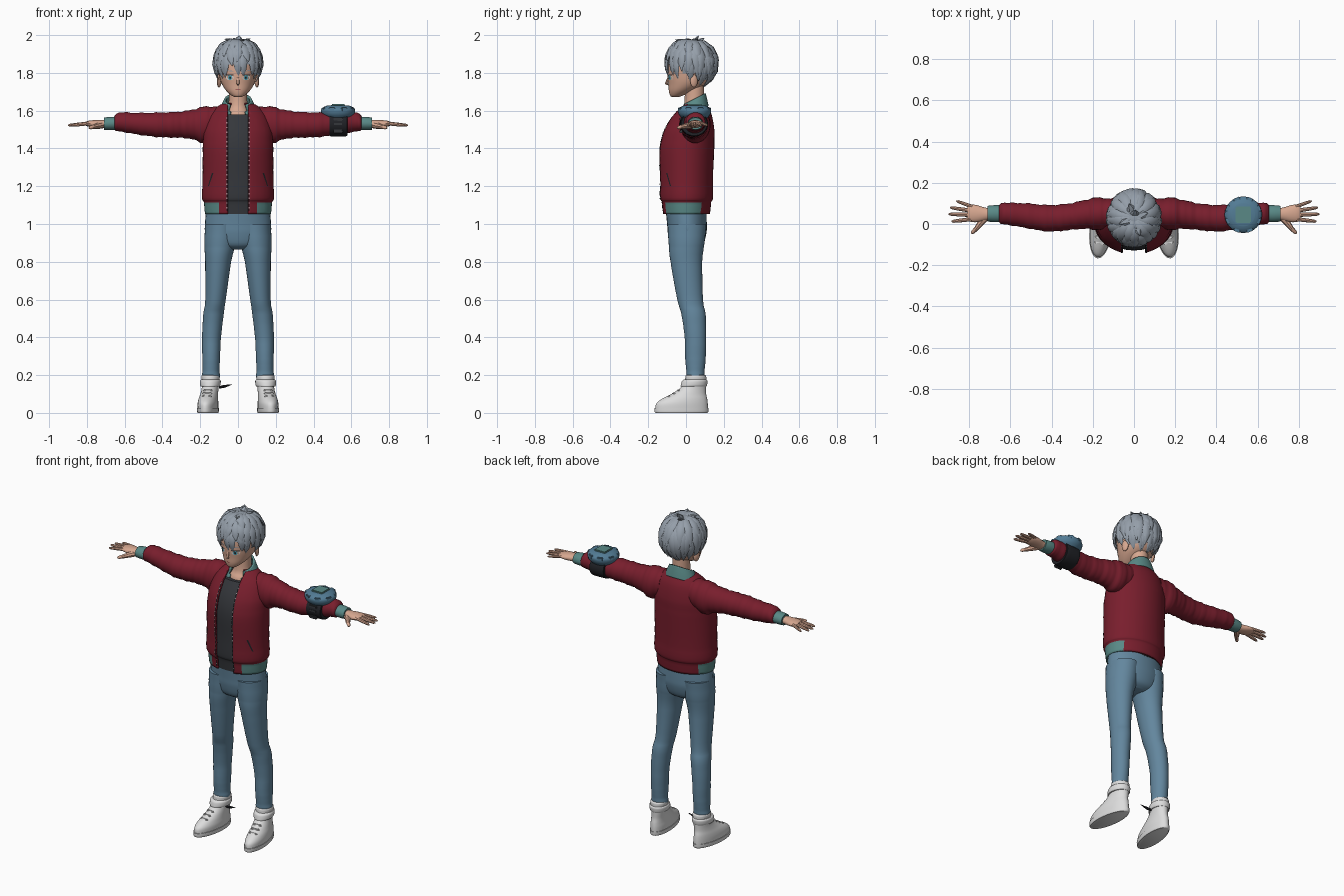
import bpy, bmesh, math, random
from mathutils import Vector, Matrix
from mathutils.bvhtree import BVHTree

random.seed(4)
if "Cube" in bpy.data.objects:
    bpy.data.objects.remove(bpy.data.objects["Cube"])


def material(name, *rgb):
    m = bpy.data.materials.new(name)
    m.use_nodes = True
    m.diffuse_color = (*rgb, 1)
    bsdf = m.node_tree.nodes["Principled BSDF"]
    bsdf.inputs["Base Color"].default_value = (*rgb, 1)
    bsdf.inputs["Roughness"].default_value = 0.8
    return m


RED = material("jacket red", .19, .013, .026)
TEAL = material("trim teal", .10, .25, .24)
JEANS = material("denim blue", .125, .24, .34)
HAIR = material("hair grey", .30, .345, .40)
SKIN = material("skin", .68, .39, .28)
WHITE = material("shoe white", .72, .72, .72)
SHIRT = material("shirt charcoal", .035, .038, .044)
BLUE = material("device blue", .085, .20, .30)
IRIS = material("iris blue", .08, .38, .48)
DARK = material("dark detail", .015, .016, .02)


def finish(bm, name, *mats, angle=40, normals=True):
    if normals:
        bmesh.ops.recalc_face_normals(bm, faces=bm.faces)
    me = bpy.data.meshes.new(name)
    bm.to_mesh(me)
    bm.free()
    for m in mats:
        me.materials.append(m)
    me.shade_smooth()
    me.set_sharp_from_angle(angle=math.radians(angle))
    ob = bpy.data.objects.new(name, me)
    bpy.context.collection.objects.link(ob)
    return ob


def resample(rows, k):
    """Catmull-Rom interpolation of profile rows."""
    out = []
    for i in range(len(rows) - 1):
        a, b, c, d = (rows[min(max(j, 0), len(rows) - 1)] for j in range(i - 1, i + 3))
        for s in range(k):
            t = s / k
            out.append([(2 * q + (r - p) * t + (2 * p - 5 * q + 4 * r - w) * t * t
                         + (3 * q - p - 3 * r + w) * t ** 3) / 2 for p, q, r, w in zip(a, b, c, d)])
    return out + [list(rows[-1])]


def skin_rings(bm, rings, cap=True):
    vr = [[bm.verts.new(p) for p in ring] for ring in rings]
    n = len(rings[0])
    for a, b in zip(vr, vr[1:]):
        for j in range(n):
            bm.faces.new((a[j], a[(j + 1) % n], b[(j + 1) % n], b[j]))
    if cap:
        bm.faces.new(vr[0])
        bm.faces.new(vr[-1])
    return bm


def loft_bm(rows, axis="z", sx=1, n=32, k=4, cap=True, ripple=0):
    """Rows are (position, centre u, centre v, radius u, radius v)."""
    rings = []
    for t, cu, cv, ru, rv in resample(rows, k):
        f = 1 + ripple * math.sin(t * 120) * math.cos(t * 43)
        ring = []
        for j in range(n):
            a = 2 * math.pi * j / n
            u, v = cu + ru * f * math.cos(a), cv + rv * f * math.sin(a)
            ring.append((sx * u, v, t) if axis == "z" else (sx * t, u, v))
        rings.append(ring)
    return skin_rings(bmesh.new(), rings, cap)


def loft(name, mat, rows, **kw):
    return finish(loft_bm(rows, **kw), name, mat)


def tube(bm, pts, radii, normal, flat=1.0, n=8):
    """Tapered tube with flattened section along a path."""
    rings = []
    for i, p in enumerate(pts):
        t = (pts[min(i + 1, len(pts) - 1)] - pts[max(i - 1, 0)]).normalized()
        side = t.cross(normal).normalized()
        up = side.cross(t)
        rings.append([p + radii[i] * (side * math.cos(2 * math.pi * j / n)
                      + up * flat * math.sin(2 * math.pi * j / n)) for j in range(n)])
    skin_rings(bm, rings)


def surface(ob):
    return BVHTree.FromPolygons([v.co for v in ob.data.vertices], [p.vertices[:] for p in ob.data.polygons])


def decal(name, mat, tree, polys, direction, lift):
    """Thin painted shapes projected onto a surface."""
    d, bm = Vector(direction), bmesh.new()
    for poly in polys:
        hits = [tree.ray_cast(Vector(p) - d, d)[0] for p in poly]
        if all(hits):
            bm.faces.new([bm.verts.new(h - d * lift) for h in hits])
    for f in bm.faces:
        f.normal_update()
        if f.normal.dot(d) > 0:
            f.normal_flip()
    return finish(bm, name, mat, normals=False)


def oval(cx, cz, rx, rz, tilt=0):
    return [(cx + rx * math.cos(i * math.pi / 8), 0, cz + rz * math.sin(i * math.pi / 8)
             + tilt * rx * math.cos(i * math.pi / 8)) for i in range(16)]


def box(name, mat, centre, size, bevel=.004, rot=0):
    bm = bmesh.new()
    bmesh.ops.create_cube(bm, size=1, matrix=Matrix.Translation(centre) @ Matrix.Rotation(rot, 4, "Z")
                          @ Matrix.Diagonal((*size, 1)))
    bmesh.ops.bevel(bm, geom=bm.edges[:], offset=bevel, segments=2, affect="EDGES")
    return finish(bm, name, mat)


# Jacket body with open front and two-tone hem
body = [(1.052, 0, 0, .175, .127), (1.115, 0, 0, .181, .134), (1.14, 0, 0, .191, .143),
        (1.25, 0, 0, .187, .143), (1.4, 0, .002, .186, .147), (1.5, 0, .015, .18, .135),
        (1.58, 0, .032, .15, .103), (1.625, 0, .042, .105, .07), (1.64, 0, .045, .07, .05)]
bm = loft_bm(body, n=48, cap=False, ripple=.006)
for x in (-.14, -.1, -.055, .055, .1, .14):
    bmesh.ops.bisect_plane(bm, geom=bm.verts[:] + bm.edges[:] + bm.faces[:], plane_co=(x, 0, 0), plane_no=(1, 0, 0))
bmesh.ops.delete(bm, context="FACES", geom=[f for f in bm.faces
                 if abs(f.calc_center_median().x) < .055 and f.calc_center_median().y < 0])
for f in bm.faces:
    c = f.calc_center_median()
    f.material_index = int(c.z < 1.115 and abs(c.x) > (.1 if c.y < 0 else .14))
jacket = finish(bm, "jacket_body", RED, TEAL)
tree = surface(jacket)
solid = jacket.modifiers.new("thickness", "SOLIDIFY")
solid.thickness = .01

# Zip tapes, zip teeth and pockets
for s, side in ((1, "left"), (-1, "right")):
    zs = [1.07 + i * .0125 for i in range(41)]
    decal(f"zip_tape_{side}", DARK, tree, [[(s * x, 0, z) for x, z in ((.056, a), (.062, a), (.062, b), (.056, b))]
          for a, b in zip(zs, zs[1:])], (0, 1, 0), .002)
    decal(f"zip_teeth_{side}", WHITE, tree, [[(s * x, 0, z) for x, z in ((.056, a), (.06, a), (.06, a + .007), (.056, a + .007))]
          for a in zs[1:-1:2]], (0, 1, 0), .004)
    decal(f"pocket_{side}", DARK, tree, [[(0, -.105, 1.27), (0, -.099, 1.27), (0, -.079, 1.2), (0, -.085, 1.2)]],
          (-s, 0, 0), .003)

# Shirt, neck and collar
loft("shirt", SHIRT, [(z, x, y, a - .015, b - .018) for z, x, y, a, b in body[:7]])
loft("neck", SKIN, [(1.54, 0, .02, .075, .06), (1.59, 0, .03, .062, .06), (1.63, 0, .042, .05, .052),
                    (1.74, 0, .045, .048, .05)])
bm = loft_bm([(1.585, 0, .035, .105, .085), (1.62, 0, .037, .092, .076), (1.66, 0, .04, .072, .064)], n=40, cap=False)
bmesh.ops.delete(bm, context="FACES", geom=[f for f in bm.faces
                 if abs(f.calc_center_median().x) < .045 and f.calc_center_median().y < .03])
for v in bm.verts:
    v.co.z += (v.co.y - .04) * .5
collar = finish(bm, "collar", TEAL)
collar.modifiers.new("thickness", "SOLIDIFY").thickness = .012

# Arms and legs, both sides
hips = loft("jeans_hips", JEANS, [(.865, 0, .005, .06, .05), (.89, 0, .005, .135, .085), (.95, 0, .006, .172, .102),
                                  (1.0, 0, .005, .175, .105), (1.08, 0, 0, .168, .108)])
for s, side in ((1, "left"), (-1, "right")):
    loft(f"sleeve_{side}", RED, [(.1, .05, 1.54, .07, .08), (.18, .05, 1.525, .078, .096), (.25, .045, 1.527, .068, .076),
         (.33, .033, 1.525, .064, .068), (.42, .028, 1.525, .064, .065), (.52, .04, 1.53, .06, .058),
         (.62, .05, 1.54, .053, .051), (.645, .05, 1.537, .052, .046), (.655, .05, 1.535, .038, .034)],
         axis="x", sx=s, k=7, ripple=.045)
    loft(f"cuff_{side}", TEAL, [(.645, .05, 1.533, .041, .035), (.68, .05, 1.532, .041, .035),
                                (.71, .05, 1.531, .038, .032)], axis="x", sx=s, n=24)
    loft(f"palm_{side}", SKIN, [(.69, .05, 1.53, .027, .022), (.72, .048, 1.529, .031, .022), (.76, .05, 1.53, .041, .02),
         (.79, .052, 1.531, .042, .016), (.808, .052, 1.531, .034, .01)], axis="x", sx=s, n=20)
    bm = bmesh.new()
    for y0, y1, x1, r in ((.084, .112, .862, .0085), (.064, .08, .893, .0095), (.044, .048, .9, .01), (.024, .012, .885, .0098)):
        a, b = Vector((s * .785, y0, 1.533)), Vector((s * x1, y1, 1.522))
        tube(bm, [a.lerp(b, t) for t in (0, .3, .6, .9, 1)], [r * 1.1, r, r * .95, r * .75, r * .3], Vector((0, 0, 1)))
    tube(bm, [Vector((s * x, y, z)) for x, y, z in ((.71, .04, 1.525), (.74, .01, 1.52), (.762, -.02, 1.515),
         (.782, -.04, 1.51), (.788, -.046, 1.508))], [.017, .017, .012, .009, .004], Vector((0, 0, 1)))
    finish(bm, f"fingers_{side}", SKIN)

    loft(f"jeans_leg_{side}", JEANS, [(1.0, .088, .005, .086, .103), (.9, .095, .003, .083, .095), (.8, .105, .002, .069, .084),
         (.6, .119, .022, .054, .068), (.52, .13, .04, .054, .064), (.4, .14, .05, .05, .057), (.3, .142, .05, .047, .055),
         (.23, .143, .05, .045, .049), (.2, .143, .05, .047, .047), (.18, .143, .05, .044, .043)], sx=s, k=6, ripple=.008)

    # Shoes: sole, upper, ankle strap and laces, toes turned out
    parts = [loft(f"shoe_sole_{side}", WHITE, [(0, .15, -.025, .052, .138), (.006, .15, -.025, .055, .143),
                  (.025, .15, -.025, .056, .144)], sx=s),
             loft(f"shoe_upper_{side}", WHITE, [(.02, .15, -.024, .052, .14), (.05, .15, -.022, .053, .137),
                  (.075, .15, -.008, .05, .12), (.1, .148, .014, .046, .093), (.13, .146, .037, .044, .07),
                  (.165, .145, .05, .046, .058), (.195, .145, .052, .048, .055), (.2, .145, .052, .04, .047)], sx=s),
             loft(f"ankle_strap_{side}", WHITE, [(.14, .146, .04, .05, .069), (.148, .146, .042, .054, .07),
                  (.168, .146, .046, .055, .068), (.176, .146, .048, .05, .06)], sx=s)]
    for i in range(3):
        parts.append(box(f"lace_{side}_{i}", WHITE, (s * .149, -.092 + i * .026, .087 + i * .015), (.05, .013, .012)))
    pivot = Matrix.Translation((s * .145, .05, 0))
    for p in parts:
        p.data.transform(pivot @ Matrix.Rotation(s * math.radians(7), 4, "Z") @ pivot.inverted())
bm = bmesh.new()
tube(bm, [Vector((-.1, .03, .135)), Vector((-.075, .025, .14)), Vector((-.032, .02, .15))], [.006, .008, .001], Vector((0, 0, 1)))
finish(bm, "loose_strap_tip", DARK)

# Forearm device
loft("device_band", DARK, [(.485, .04, 1.53, .066, .06), (.492, .04, 1.53, .073, .066), (.57, .043, 1.53, .073, .066),
                           (.578, .043, 1.53, .064, .058)], axis="x")
loft("device_case", BLUE, [(1.56, .53, .045, .066, .066), (1.58, .53, .045, .086, .083), (1.605, .53, .045, .09, .088),
                           (1.62, .53, .045, .075, .073), (1.628, .53, .045, .055, .055)])
box("device_screen", TEAL, (.53, .045, 1.626), (.075, .08, .018))
for i in range(8):
    a = i * math.pi / 4 + math.pi / 8
    box(f"device_grip_{i}", BLUE, (.53 + .076 * math.cos(a), .045 + .076 * math.sin(a), 1.606), (.026, .034, .024), rot=a)
for z in (1.49, 1.53, 1.555):
    box("device_buckle", SHIRT, (.53, -.026, z), (.05, .016, .018))

# Head, ears and nose
head = loft("head", SKIN, [(1.672, 0, -.058, .016, .016), (1.68, 0, -.05, .034, .034), (1.705, 0, -.025, .062, .066),
            (1.74, 0, .005, .085, .098), (1.78, 0, .02, .098, .117), (1.84, 0, .027, .106, .125),
            (1.9, 0, .03, .1, .118), (1.95, 0, .03, .065, .08), (1.965, 0, .03, .02, .03)], n=40)
tree = surface(head)
bm = bmesh.new()
for s in (1, -1):
    bmesh.ops.create_uvsphere(bm, u_segments=14, v_segments=10, radius=1, matrix=Matrix.Translation((s * .1, .042, 1.757))
                              @ Matrix.Rotation(s * .35, 4, "Z") @ Matrix.Diagonal((.011, .021, .034, 1)))
finish(bm, "ears", SKIN)
bm = bmesh.new()
tube(bm, [Vector(p) for p in ((0, -.09, 1.785), (0, -.098, 1.76), (0, -.105, 1.744), (0, -.088, 1.736))],
     [.004, .007, .008, .004], Vector((1, 0, 0)))
finish(bm, "nose", SKIN)

# Face details
for s, side in ((1, "left"), (-1, "right")):
    for part, mat, shape, lift in (("eye_white", WHITE, (.043, 1.775, .021, .014), .001), ("iris", IRIS, (.042, 1.775, .0105, .0135), .0025),
                                   ("pupil", DARK, (.042, 1.775, .0045, .007), .004), ("lash", DARK, (.044, 1.789, .023, .003), .004),
                                   ("brow", HAIR, (.045, 1.811, .022, .0028), .003)):
        x, z, a, b = shape
        decal(f"{part}_{side}", mat, tree, [oval(s * x, z, a, b, s * .12 if part == "brow" else 0)], (0, 1, 0), lift)
decal("mouth", RED, tree, [oval(0, 1.711, .013, .0016)], (0, 1, 0), .002)

# Hair: cap plus layered tapered locks
CENTRE, SIZE = Vector((0, .028, 1.845)), Vector((.118, .128, .128))


def scalp(az, el, f=1.0):
    """Point over the skull; azimuth 0 is the face."""
    a, e = math.radians(az), math.radians(el)
    return CENTRE + Vector((math.sin(a) * math.cos(e) * SIZE.x, -math.cos(a) * math.cos(e) * SIZE.y, math.sin(e) * SIZE.z)) * f


bm = bmesh.new()
bmesh.ops.create_uvsphere(bm, u_segments=32, v_segments=24, radius=1, matrix=Matrix.Translation(CENTRE) @ Matrix.Diagonal((*SIZE, 1)))
bmesh.ops.delete(bm, context="FACES", geom=[f for f in bm.faces if (c := f.calc_center_median()).z
                 < (1.85 if c.y < -.02 else 1.79 if c.y < .06 else 1.735)])
finish(bm, "hair_cap", HAIR)

bm = bmesh.new()
for count, top, width, lift, shorten in ((26, 35, .024, 1.03, 0), (22, 62, .027, 1.07, 22), (14, 82, .026, 1.09, 48)):
    for i in range(count):
        az = 360 * i / count + random.uniform(-5, 5)
        end = -40 + 19 * math.cos(math.radians(az)) + shorten + random.uniform(-7, 5)
        swirl = random.uniform(-4, 16)
        pts = [scalp(az + swirl * t, top + (end - top) * t, 0.97 + (lift - .97) * min(1, t * 3) + .05 * t * t)
               for t in (0, .25, .5, .75, 1)]
        tube(bm, pts, [width * q for q in (.5, .95, 1, .7, .04)], (pts[2] - CENTRE).normalized(), flat=.4, n=6)
for az, el, tip in ((20, 70, 55), (110, 72, 60), (200, 70, 62), (290, 74, 58), (170, 80, 75)):
    pts = [scalp(az, el, 1.0), scalp(az, (el + tip) / 2, 1.12), scalp(az, tip, 1.24)]
    tube(bm, pts, [.024, .016, .001], (pts[1] - CENTRE).normalized() + Vector((.1, .2, .6)), flat=.5, n=6)
finish(bm, "hair_locks", HAIR, angle=35)
